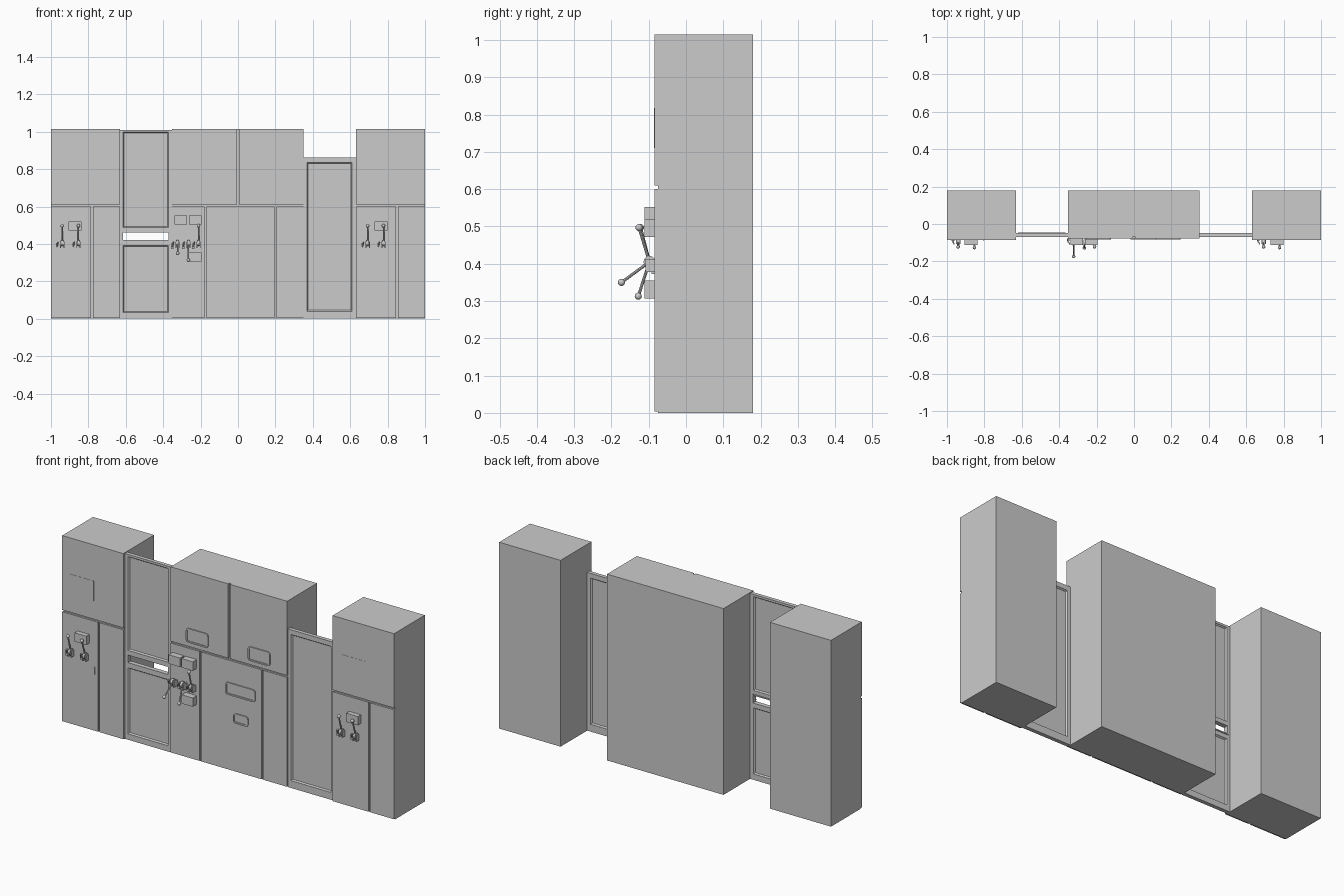
import bpy, bmesh, math
from mathutils import Vector

if "Cube" in bpy.data.objects:
    bpy.data.objects.remove(bpy.data.objects["Cube"])

FRONT, BACK, TOP = -0.085, 0.18, 1.015
MID = -0.077         # front of the middle cabinet, set slightly back
G = 0.005            # half width of the grooves between doors


def finish(name, bm):
    bmesh.ops.recalc_face_normals(bm, faces=bm.faces)
    me = bpy.data.meshes.new(name)
    bm.to_mesh(me)
    bm.free()
    ob = bpy.data.objects.new(name, me)
    bpy.context.collection.objects.link(ob)
    return ob


def add_box(bm, x0, x1, y0, y1, z0, z1):
    vs = bmesh.ops.create_cube(bm, size=1)['verts']
    for v in vs:
        v.co = (x0 + (v.co.x + .5) * (x1 - x0),
                y0 + (v.co.y + .5) * (y1 - y0),
                z0 + (v.co.z + .5) * (z1 - z0))


def box(name, *dims):
    bm = bmesh.new()
    add_box(bm, *dims)
    return finish(name, bm)


def add_rod(bm, a, b, r, seg=8):
    a, b = Vector(a), Vector(b)
    d = b - a
    vs = bmesh.ops.create_cone(bm, cap_ends=True, segments=seg, radius1=r,
                               radius2=r, depth=d.length)['verts']
    q = d.to_track_quat('Z', 'Y')
    for v in vs:
        v.co = q @ v.co + (a + b) / 2


def cabinet(name, x0, x1, front, uppers, lowers):
    """Carcass with separate door fronts; uppers / lowers list the inner splits."""
    box(name + "_carcass", x0, x1, front + .01, BACK, 0, TOP)
    for row, splits, z0, z1 in (("upper", uppers, .605 + G, TOP),
                                ("lower", lowers, .004, .605 - G)):
        edges = [x0 - G] + splits + [x1 + G]
        for i in range(len(edges) - 1):
            box(f"{name}_{row}_door_{i}", edges[i] + G, edges[i + 1] - G,
                front, front + .012, z0, z1)


def framed_door(name, x0, x1, z1, fields, hole=None):
    """Flat door of stiles and rails with sunken fields, optional open slot."""
    y0, y1 = -.07, -.049
    fx0, fx1 = x0 + .018, x1 - .02
    bm = bmesh.new()
    add_box(bm, x0, fx0, y0, y1, 0, z1)
    add_box(bm, fx1, x1, y0, y1, 0, z1)
    openings = sorted(fields + ([hole] if hole else []))
    z = 0
    for a, b in openings + [(z1, z1)]:
        add_box(bm, fx0, fx1, y0, y1, z, a)
        z = b
    finish(name + "_frame", bm)
    for i, (a, b) in enumerate(fields):
        # field with a sloped moulding on both sides
        bm = bmesh.new()
        add_box(bm, fx0, fx1, y0 + .001, y1 - .001, a, b)
        bm.normal_update()
        sides = [f for f in bm.faces if abs(f.normal.y) > .9]
        bmesh.ops.inset_individual(bm, faces=sides, thickness=.008, depth=-.007)
        finish(f"{name}_field_{i}", bm)
    if hole:
        # lining of the pass-through slot, slightly proud at the back
        a, b = hole
        bm = bmesh.new()
        for za, zb in ((a - .006, a), (b, b + .006)):
            add_box(bm, fx0, fx1, y1 - .004, y1 + .004, za, zb)
        for xa, xb in ((fx0 - .006, fx0), (fx1, fx1 + .006)):
            add_box(bm, xa, xb, y1 - .004, y1 + .004, a - .006, b + .006)
        finish(name + "_slot_lining", bm)


def window_frame(name, x0, x1, z0, z1):
    """Raised rounded rim around a sunken plate."""
    bm = bmesh.new()
    R = .014

    def loop(inset, y):
        r = R - inset
        corners = ((x1 - R, z1 - R), (x0 + R, z1 - R), (x0 + R, z0 + R), (x1 - R, z0 + R))
        out = []
        for k, (cx, cz) in enumerate(corners):
            for j in range(4):
                t = math.pi / 2 * (k + j / 3)
                out.append(bm.verts.new((cx + r * math.cos(t), y, cz + r * math.sin(t))))
        return out

    loops = [loop(0, MID + .001), loop(0, MID - .006), loop(.008, MID - .006),
             loop(.008, MID - .001)]
    for p, q in zip(loops, loops[1:]):
        for i in range(len(p)):
            j = (i + 1) % len(p)
            bm.faces.new((p[i], p[j], q[j], q[i]))
    bm.faces.new(loops[-1])
    finish(name, bm)


def lever(name, x, tip_y, tip_z):
    """Ball-ended lever on a round pivot held between two cheeks."""
    py, pz = -.098, .405
    bm = bmesh.new()
    add_rod(bm, (x - .006, py, pz), (x + .006, py, pz), .016, 12)
    for s in (-1, 1):
        cx = x + s * .009
        add_box(bm, cx - .0025, cx + .0025, -.108, MID, .378, .412)
    add_rod(bm, (x, py, pz), (x, tip_y, tip_z), .004, 8)
    ball = bmesh.ops.create_uvsphere(bm, u_segments=12, v_segments=8, radius=.0095)['verts']
    bmesh.ops.translate(bm, verts=ball, vec=(x, tip_y, tip_z))
    ob = finish(name, bm)
    for o in bpy.context.selected_objects:
        o.select_set(False)
    ob.select_set(True)
    bpy.context.view_layer.objects.active = ob
    bpy.ops.object.shade_smooth_by_angle(angle=math.radians(40))


def toggle(name, x):
    """Small switch beside each lever."""
    bm = bmesh.new()
    add_box(bm, x - .007, x + .007, -.092, MID, .372, .392)
    add_box(bm, x - .004, x + .004, -.098, MID, .392, .405)
    add_rod(bm, (x, -.09, .385), (x + .006, -.108, .41), .003, 6)
    finish(name, bm)


# Three tall cabinets
cabinet("left_cabinet", -1, -.632, FRONT, [], [-.78])
cabinet("middle_cabinet", -.352, .35, MID, [0], [-.174, .2])
cabinet("right_cabinet", .63, 1, FRONT, [], [.85])

# Thin doors filling the gaps
framed_door("left_passage_door", -.632, -.352, 1.01,
            [(.032, .392), (.487, .998)], (.42, .461))
framed_door("right_passage_door", .35, .63, .862, [(.04, .836)])

# Small framed plates on the middle cabinet
window_frame("upper_left_window", -.257, -.124, .633, .71)
window_frame("upper_right_window", .116, .249, .633, .71)
window_frame("lower_large_window", -.02, .16, .413, .48)
window_frame("lower_small_window", .027, .117, .268, .322)

# Thin blank plates on the side cabinets
for side, x0, x1 in (("left", -.95, -.81), ("right", .675, .825)):
    box(side + "_plate", x0, x1, FRONT - .001, FRONT + .002, .71, .818)
box("left_keyhole", -.808, -.803, FRONT - .002, FRONT, .31, .35)

# Control boxes
for i, (x0, x1, z0, z1) in enumerate(((-.907, -.837, .472, .52), (.73, .8, .472, .52),
                                      (-.34, -.272, .503, .552), (-.262, -.195, .503, .552),
                                      (-.262, -.195, .307, .355))):
    box(f"control_box_{i}", x0, x1, -.111, MID, z0, z1)

# Levers and their switches
for i, (x, ty, tz) in enumerate(((-.94, -.122, .497), (-.853, -.126, .497),
                                 (.693, -.122, .497), (.778, -.126, .497),
                                 (-.323, -.173, .35), (-.265, -.128, .313),
                                 (-.211, -.122, .497))):
    lever(f"lever_{i}", x, ty, tz)
    toggle(f"toggle_{i}", x - .028)
